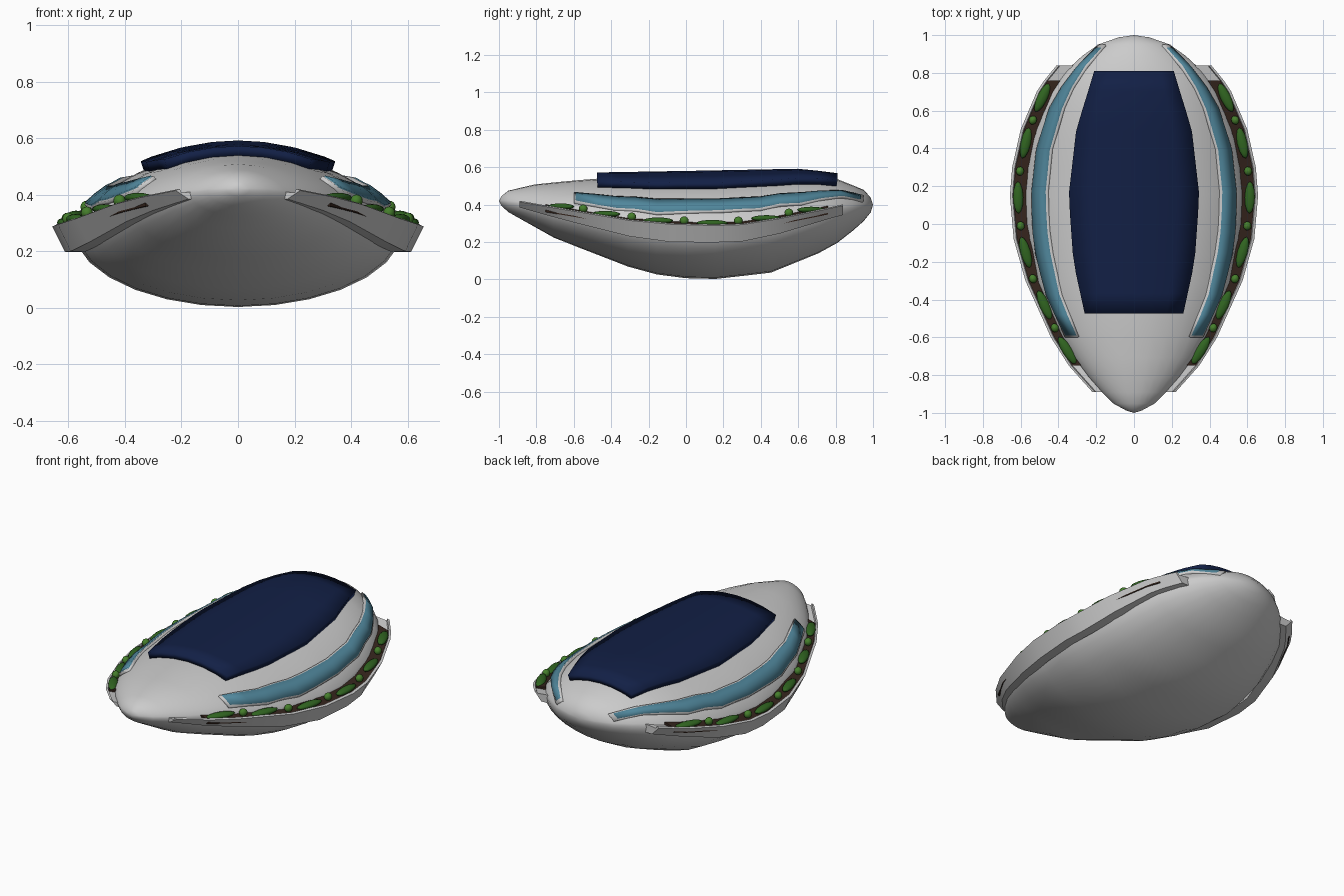
import bpy, math

if "Cube" in bpy.data.objects:
    bpy.data.objects.remove(bpy.data.objects["Cube"])

def lerp(table, y):
    for (a, va), (b, vb) in zip(table, table[1:]):
        if y <= b:
            return va + (vb - va) * max(0, (y - a) / (b - a))
    return table[-1][1]

# Hull plan and profile curves, all given against y
WIDTH = [(-1, 0), (-.985, .05), (-.95, .11), (-.88, .18), (-.75, .29), (-.6, .38), (-.3, .515),
         (0, .575), (.2, .585), (.5, .53), (.7, .445), (.85, .33), (.95, .19), (.985, .1), (1, 0)]
RIM = [(-1, .42), (-.6, .37), (-.2, .295), (.2, .28), (.6, .33), (.85, .38), (1, .40)]
TOP = [(-1, .42), (-.985, .45), (-.95, .475), (-.8, .51), (-.48, .54), (.1, .55), (.6, .56),
       (.8, .54), (.95, .48), (.985, .445), (1, .40)]
BOTTOM = [(-1, .42), (-.985, .39), (-.95, .36), (-.7, .22), (-.3, .065), (-.1, .012), (.13, 0),
          (.45, .035), (.77, .165), (.93, .29), (.985, .35), (1, .40)]

def roof(x, y, lift=0):
    """Point on the upper hull at x, y, raised by lift."""
    w = max(lerp(WIDTH, y), .001)
    u = max(-.97, min(.97, x / w))
    r = lerp(RIM, y)
    z = r + (lerp(TOP, y) - r) * (1 - u * u) ** .7
    return (u * w + .6 * lift * u, y, z + lift)

MATS = {}
def finish(name, verts, faces, color=None, mirror=False, thick=0, angle=35):
    me = bpy.data.meshes.new(name)
    me.from_pydata(verts, [], faces)
    ob = bpy.data.objects.new(name, me)
    bpy.context.collection.objects.link(ob)
    if color:
        if color not in MATS:
            MATS[color] = bpy.data.materials.new("color_%d" % len(MATS))
            MATS[color].diffuse_color = (*color, 1)
        me.materials.append(MATS[color])
    if thick:
        s = ob.modifiers.new("thickness", 'SOLIDIFY')
        s.thickness, s.offset = thick, -1
    if mirror:
        ob.modifiers.new("mirror", 'MIRROR')
    bpy.ops.object.select_all(action='DESELECT')
    ob.select_set(True)
    bpy.context.view_layer.objects.active = ob
    bpy.ops.object.shade_smooth_by_angle(angle=math.radians(angle))
    return ob

# Hull: stacked rings from nose to tail
N, M = 28, 20
verts, faces = [(0, -1, .42)], []
for i in range(1, M):
    y = -math.cos(math.pi * i / M)
    w, r, t, b = (lerp(c, y) for c in (WIDTH, RIM, TOP, BOTTOM))
    for k in range(N):
        a = 2 * math.pi * k / N
        c, s = math.cos(a), math.sin(a)
        z = r + (t - r) * abs(s) ** 1.4 if s > 0 else r + (r - b) * s
        verts.append((w * c, y, z))
verts.append((0, 1, .40))
last = len(verts) - 1
for k in range(N):
    n = (k + 1) % N
    faces.append((0, 1 + k, 1 + n))
    for i in range(M - 2):
        a, b = 1 + i * N, 1 + (i + 1) * N
        faces.append((a + k, b + k, b + n, a + n))
    faces.append((last, last - N + n, last - N + k))
finish("hull", verts, faces, angle=60)

def patch(name, y0, y1, inner, outer, lift, thick, ny, nx, color=None, mirror=False):
    """Slab lying on the upper hull between two x curves."""
    v, f = [], []
    for j in range(ny + 1):
        y = y0 + (y1 - y0) * j / ny
        a, b = inner(y), outer(y)
        v += [roof(a + (b - a) * i / nx, y, lift) for i in range(nx + 1)]
    for j in range(ny):
        for i in range(nx):
            p = j * (nx + 1) + i
            f.append((p, p + 1, p + nx + 2, p + nx + 1))
    return finish(name, v, f, color, mirror, thick)

# Solar roof panel
PANEL = [(-.475, .25), (-.2, .31), (.15, .335), (.5, .295), (.81, .2)]
patch("solar_roof", -.475, .81, lambda y: -lerp(PANEL, y), lambda y: lerp(PANEL, y),
      .032, .035, 12, 6, (.006, .014, .06))

# Side windows with a slim frame
WIN_IN = [(-.59, .30), (-.4, .385), (-.1, .45), (.15, .465), (.4, .44), (.65, .365), (.8, .285), (.95, .155)]
WIN_W = [(-.59, .055), (-.2, .075), (.2, .07), (.6, .065), (.95, .025)]
win_in = lambda y: lerp(WIN_IN, y)
win_out = lambda y: lerp(WIN_IN, y) + lerp(WIN_W, y)
patch("window_frame", -.6, .95, lambda y: win_in(y) - .008, lambda y: win_out(y) + .004,
      .012, .025, 14, 2, None, True)
patch("side_window", -.59, .935, win_in, win_out, .016, .02, 14, 2, (.08, .24, .33), True)

# Planter path: y, lip x, lip z, wall height
PATH = [(-.89, .22, .415, .03), (-.75, .345, .39, .045), (-.6, .44, .365, .06), (-.3, .575, .315, .085),
        (-.08, .637, .295, .095), (.15, .657, .288, .09), (.3, .645, .293, .09), (.5, .60, .325, .08),
        (.7, .515, .365, .06), (.76, .475, .378, .055), (.84, .41, .395, .05)]

def sweep(name, path, section, color=None):
    v, f = [], []
    for y, x, z, h in path:
        v += [(x + dx, y, z + dz - h * dh) for dx, dz, dh in section]
    n = len(section)
    for j in range(len(path) - 1):
        for i in range(n):
            k = (i + 1) % n
            f.append((j * n + i, j * n + k, (j + 1) * n + k, (j + 1) * n + i))
    f += [tuple(range(n))[::-1], tuple(range(len(v) - n, len(v)))]
    return finish(name, v, [q[::-1] for q in f], color, True, angle=25)

sweep("planter", PATH, [(-.1, 0, 1), (-.045, 0, 1), (0, 0, 0), (-.014, .006, 0), (-.02, -.008, 0), (-.1, 0, 0)])
sweep("soil", PATH[1:-1], [(-.085, -.03, 0), (-.018, -.03, 0), (-.018, -.002, 0), (-.085, .016, 0)],
      (.035, .018, .012))

# Shrubs: long low bushes alternating with small round ones
def shrub(name, x, y, z, size, turn, color):
    v, f, seg, rings = [], [], 12, 8
    for i in range(rings + 1):
        p = math.pi * i / rings
        for k in range(seg):
            a = 2 * math.pi * k / seg
            px, py = size[0] * math.sin(p) * math.cos(a), size[1] * math.sin(p) * math.sin(a)
            v.append((x + px * math.cos(turn) - py * math.sin(turn),
                      y + px * math.sin(turn) + py * math.cos(turn), z - size[2] * math.cos(p)))
    for i in range(rings):
        for k in range(seg):
            n = (k + 1) % seg
            f.append((i * seg + k, i * seg + n, (i + 1) * seg + n, (i + 1) * seg + k))
    finish(name, v, f, color, True, angle=60)

LIP_X = [(p[0], p[1]) for p in PATH]
LIP_Z = [(p[0], p[2]) for p in PATH]
def plant(name, y, size, rise, color):
    slope = (lerp(LIP_X, y + .06) - lerp(LIP_X, y - .06)) / .12
    shrub(name, lerp(LIP_X, y) - .043, y, lerp(LIP_Z, y) + rise, size, -math.atan(slope), color)

for y in (-.67, -.43, -.15, .14, .43, .67):
    plant("long_bush", y, (.027, .085, .017), .013, (.03, .13, .015))
for y in (-.55, -.29, -.01, .28, .55):
    plant("round_bush", y, (.021, .024, .022), .022, (.06, .21, .025))

for m in bpy.data.materials:
    if m.users and not m.is_grease_pencil:
        m.use_nodes = True
        m.node_tree.nodes["Principled BSDF"].inputs["Base Color"].default_value = m.diffuse_color
